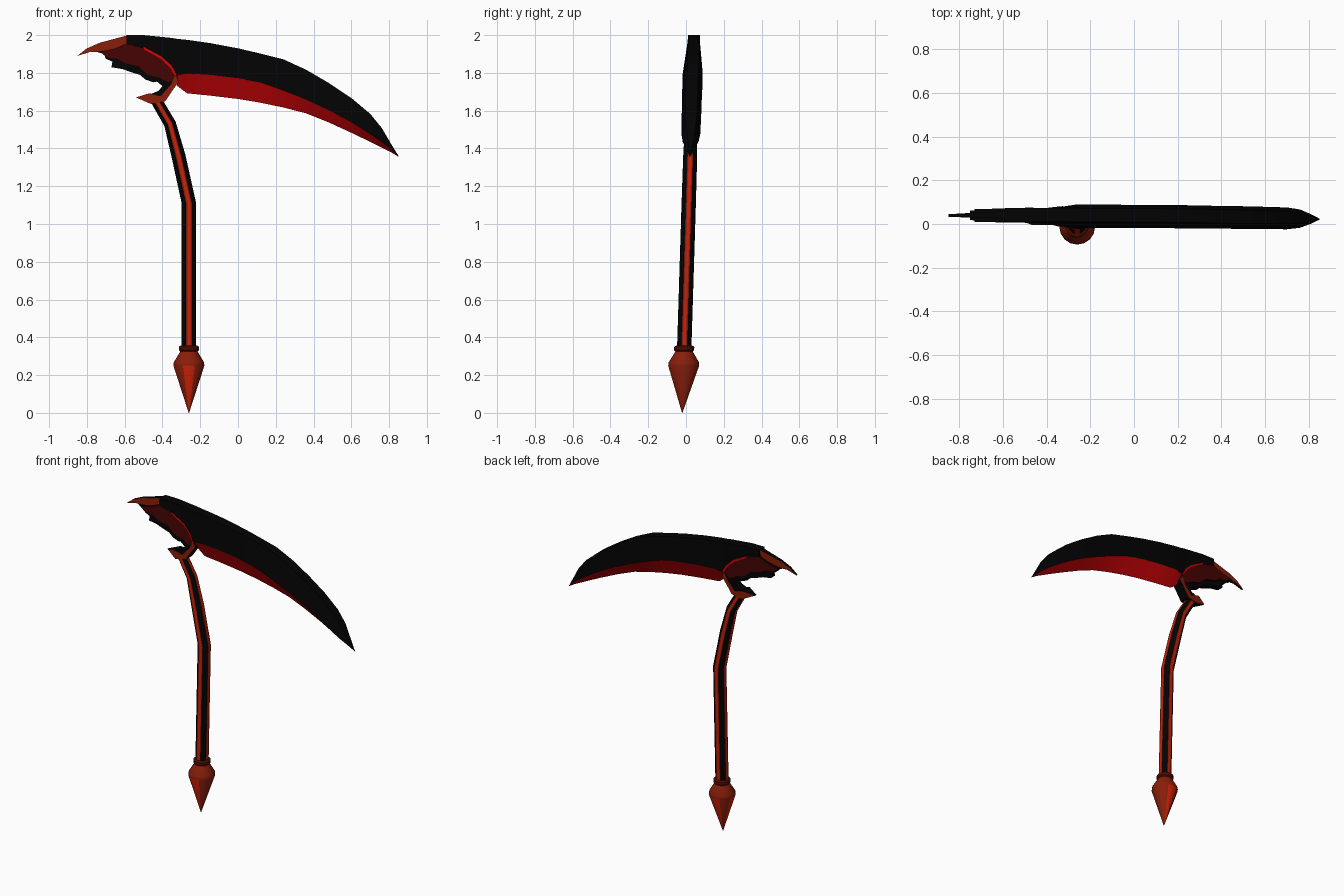
import bpy, bmesh, math
from mathutils import Vector

cube = bpy.data.objects.get("Cube")
if cube:
    bpy.data.objects.remove(cube, do_unlink=True)


def material(name, rgb):
    m = bpy.data.materials.new(name)
    m.use_nodes = True
    m.diffuse_color = (*rgb, 1)
    m.node_tree.nodes["Principled BSDF"].inputs["Base Color"].default_value = (*rgb, 1)
    return m


BLACK = material("black", (.0008, .0008, .0008))
RED = material("blade red", (.62, .001, .002))
BRICK = material("brick red", (.25, .013, .003))
EMBER = material("ember red", (.6, .014, .002))
MAROON = material("dark maroon", (.06, .001, .001))
BROWN = material("dark brown", (.08, .004, .001))


def lean(p):
    # the whole weapon tilts slightly backwards
    return Vector((p[0], p[1] - .02 + .031 * p[2], p[2]))


def loft(name, rings, mats, rule=lambda ring, side: 0):
    # skin a row of closed rings; rule picks the material of each side face
    bm = bmesh.new()
    rows = [[bm.verts.new(lean(p)) for p in ring] for ring in rings]
    n = len(rows[0])
    for r in range(len(rows) - 1):
        for k in range(n):
            j = (k + 1) % n
            f = bm.faces.new((rows[r][k], rows[r][j], rows[r + 1][j], rows[r + 1][k]))
            f.material_index = rule(r, k)
    bm.faces.new(rows[0])
    bm.faces.new(rows[-1])
    bmesh.ops.recalc_face_normals(bm, faces=bm.faces)
    mesh = bpy.data.meshes.new(name)
    bm.to_mesh(mesh)
    bm.free()
    for m in mats:
        mesh.materials.append(m)
    ob = bpy.data.objects.new(name, mesh)
    bpy.context.collection.objects.link(ob)
    bpy.ops.object.select_all(action='DESELECT')
    ob.select_set(True)
    bpy.context.view_layer.objects.active = ob
    bpy.ops.object.shade_smooth_by_angle(angle=math.radians(25))


def plate(name, outline, half, mat, rim=BLACK):
    # flat plate with a coloured front and back; half thickness may vary along x
    depth = half if callable(half) else (lambda x: half)
    rings = [[(x, s * depth(x), z) for x, z in outline] for s in (-1, 1)]
    loft(name, rings, [mat, rim], lambda r, k: 1)


def shaft_ring(x, z, r, tangent):
    # octagon whose axis-facing sides are split into edge, centre, edge
    side = Vector((tangent.z, 0, -tangent.x))
    ring = []
    for quarter in range(4):
        for offset in (-22.5, -11.7, 11.7, 22.5):
            a = math.radians(90 * quarter + offset)
            R = r / math.cos(math.radians(offset))
            ring.append(Vector((x, R * math.sin(a), z)) + side * R * math.cos(a))
    return ring


def round_ring(z, r):
    turn = [math.tau * k / 16 for k in range(16)]
    return [(-.26 + r * math.cos(a), r * math.sin(a), z) for a in turn]


# Curved shaft with a glowing strip, edged in brick, on each axis-facing side
path = [(-.26, .34, .038), (-.26, 1.11, .038), (-.315, 1.36, .037),
        (-.36, 1.53, .032), (-.43, 1.65, .03)]
rings = []
for i, (x, z, r) in enumerate(path):
    a, b = path[max(i - 1, 0)], path[min(i + 1, len(path) - 1)]
    rings.append(shaft_ring(x, z, r, Vector((b[0] - a[0], 0, b[1] - a[1])).normalized()))
loft("shaft", rings, [BRICK, EMBER, BLACK], lambda r, k: (0, 1, 0, 2)[k % 4])

# Pointed pommel, with brighter facets on three sides, and its collar
loft("pommel", [round_ring(z, r) for z, r in
                [(0, .001), (.25, .082), (.268, .08), (.33, .043)]],
     [BRICK, EMBER], lambda r, k: int(r == 0 and k in (3, 4, 7, 8, 11, 12)))
loft("pommel_collar", [round_ring(z, r) for z, r in
                       [(.325, .046), (.332, .053), (.35, .053), (.357, .042)]], [BROWN])

# Blade: x, spine height, bevel height, edge height, spine half width, bevel half width
stations = [
    (-.59, 2.0, 1.955, 1.95, .031, .033), (-.5, 2.0, 1.93, 1.92, .031, .033),
    (-.4, 1.99, 1.875, 1.865, .031, .034), (-.35, 1.985, 1.825, 1.81, .031, .038),
    (-.32, 1.98, 1.79, 1.73, .031, .045), (-.27, 1.975, 1.797, 1.692, .031, .053),
    (-.15, 1.958, 1.79, 1.68, .031, .053), (0, 1.93, 1.772, 1.662, .031, .053),
    (.12, 1.902, 1.75, 1.642, .031, .053), (.24, 1.872, 1.708, 1.617, .031, .053),
    (.36, 1.817, 1.66, 1.586, .031, .052), (.48, 1.747, 1.605, 1.538, .031, .052),
    (.6, 1.667, 1.54, 1.483, .03, .051), (.7, 1.583, 1.477, 1.435, .029, .05),
    (.76, 1.51, 1.436, 1.405, .024, .042), (.81, 1.425, 1.396, 1.38, .012, .022),
    (.85, 1.36, 1.358, 1.356, .001, .002)]
loft("blade",
     [[(x, -s, top), (x, s, top), (x, b, mid), (x, 0, low), (x, -b, mid)]
      for x, top, mid, low, s, b in stations],
     [BLACK, RED], lambda r, k: int(r >= 3 and k in (2, 3)))

# Hooked beak behind the blade
plate("beak", [(-.85, 1.89), (-.8, 1.93), (-.73, 1.96), (-.58, 2.0), (-.57, 1.95),
               (-.65, 1.925), (-.72, 1.91), (-.78, 1.912)],
      lambda x: .006 + .04 * (x + .85), BRICK)

# Maroon cheek panel with a red trim, over a ragged black fringe
plate("cheek_panel", [(-.73, 1.91), (-.65, 1.93), (-.58, 1.96), (-.5, 1.94), (-.4, 1.89),
                      (-.34, 1.83), (-.32, 1.77), (-.37, 1.75), (-.42, 1.775), (-.48, 1.79),
                      (-.53, 1.835), (-.6, 1.85), (-.64, 1.875), (-.69, 1.88)], .03, MAROON)
plate("cheek_trim", [(-.5, 1.938), (-.4, 1.884), (-.35, 1.835), (-.325, 1.79),
                     (-.335, 1.78), (-.36, 1.824), (-.405, 1.872), (-.5, 1.926)],
      lambda x: .035 + .15 * max(0, x + .4), RED)
plate("ragged_fringe", [(-.75, 1.912), (-.6, 1.93), (-.45, 1.87), (-.33, 1.79), (-.37, 1.745),
                        (-.42, 1.755), (-.45, 1.75), (-.49, 1.765), (-.52, 1.79), (-.57, 1.805),
                        (-.61, 1.82), (-.67, 1.83), (-.665, 1.86), (-.7, 1.875), (-.71, 1.9)],
      .022, BLACK)

# Neck joining shaft and blade, with a spiked guard
plate("neck", [(-.47, 1.685), (-.41, 1.66), (-.35, 1.72), (-.33, 1.79), (-.43, 1.755),
               (-.40, 1.73), (-.42, 1.705)], .027, BLACK)
plate("spiked_guard", [(-.54, 1.67), (-.46, 1.635), (-.385, 1.65), (-.345, 1.71), (-.315, 1.75),
                       (-.33, 1.79), (-.36, 1.735), (-.41, 1.678), (-.47, 1.692)],
      lambda x: .036 if x > -.5 else .006, BRICK)
